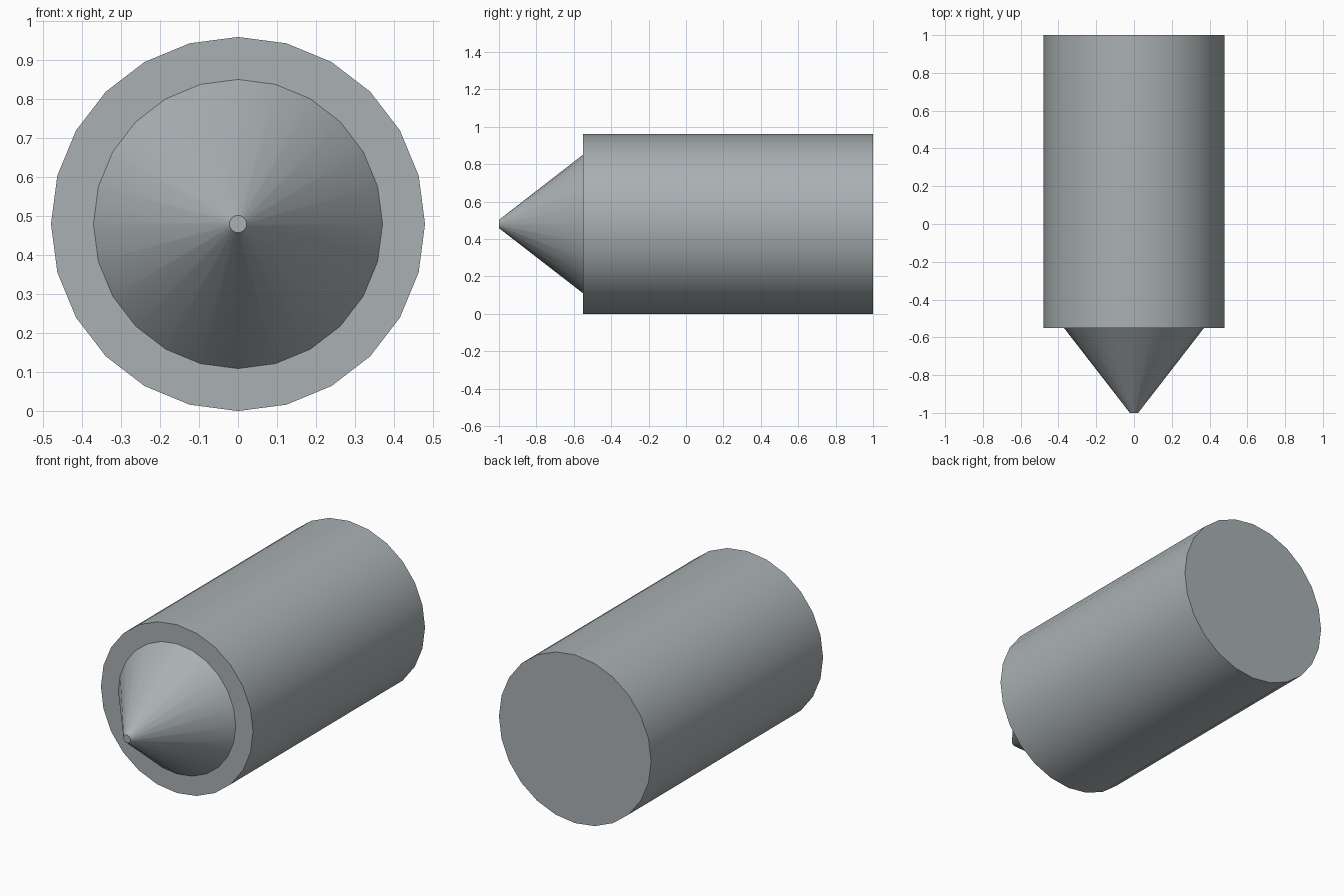
import bpy
import math

default = bpy.data.objects.get("Cube")
if default:
    bpy.data.objects.remove(default, do_unlink=True)

SIDES = 24
AXIS_Z = 0.48

# Single grey metal
metal = bpy.data.materials.new("grey_metal")
metal.use_nodes = True
colour = (0.40, 0.44, 0.45, 1.0)
metal.diffuse_color = colour
metal.node_tree.nodes["Principled BSDF"].inputs["Base Color"].default_value = colour


def tapered_round(name, y_back, y_front, r_back, r_front):
    """Round part lying along y, from its back end to its front end."""
    bpy.ops.mesh.primitive_cone_add(
        vertices=SIDES, radius1=r_back, radius2=r_front,
        depth=y_back - y_front,
        location=(0, (y_back + y_front) / 2, AXIS_Z),
        rotation=(math.pi / 2, 0, 0))
    part = bpy.context.object
    part.name = name
    part.data.materials.append(metal)
    bpy.ops.object.transform_apply(location=True, rotation=True, scale=True)
    bpy.ops.object.shade_smooth_by_angle(angle=math.radians(30))
    return part


# Main cylinder and the blunt-tipped cone on its front
tapered_round("body", 1.0, -0.55, AXIS_Z, AXIS_Z)
tapered_round("tip", -0.55, -1.0, 0.371, 0.022)
